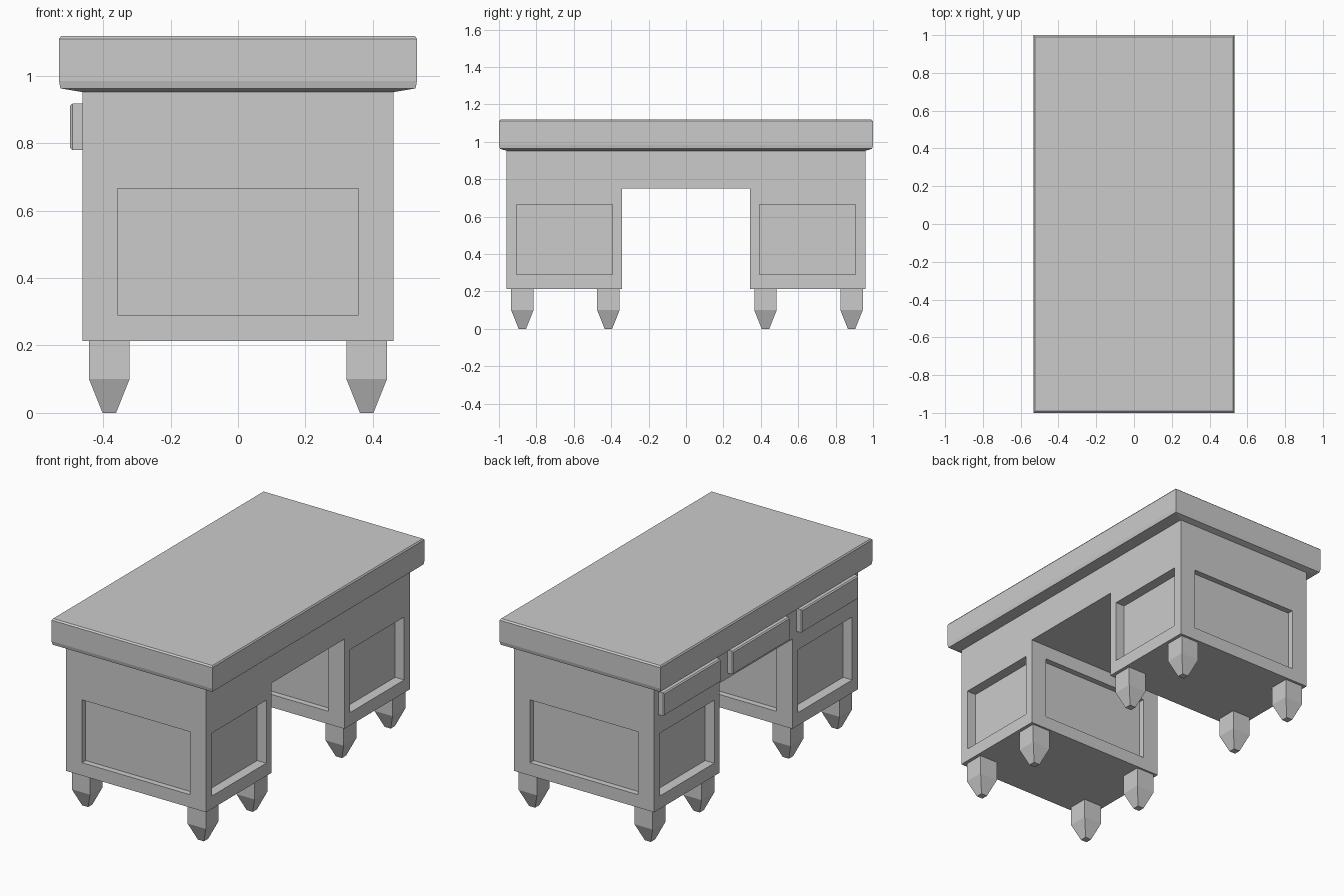
import bpy, bmesh
from math import radians
from mathutils import Matrix, Vector

cube = bpy.data.objects.get("Cube")
if cube:
    bpy.data.objects.remove(cube)

grey = bpy.data.materials.new("plain_grey")
grey.use_nodes = True
colour = (0.6, 0.6, 0.6, 1)
grey.diffuse_color = colour
grey.node_tree.nodes["Principled BSDF"].inputs["Base Color"].default_value = colour


def finish(name, bm):
    bmesh.ops.recalc_face_normals(bm, faces=bm.faces)
    mesh = bpy.data.meshes.new(name)
    bm.to_mesh(mesh)
    bm.free()
    mesh.materials.append(grey)
    obj = bpy.data.objects.new(name, mesh)
    bpy.context.collection.objects.link(obj)
    return obj


def loft(name, rings, matrix):
    """Stack of rectangles (half width, half length, height) skinned into a solid."""
    bm = bmesh.new()
    loops = [[bm.verts.new(matrix @ Vector((sx * w, sy * d, z)))
              for sx, sy in ((-1, -1), (1, -1), (1, 1), (-1, 1))] for w, d, z in rings]
    for low, high in zip(loops, loops[1:]):
        for i in range(4):
            j = (i + 1) % 4
            bm.faces.new((low[i], low[j], high[j], high[i]))
    bm.faces.new(loops[0])
    bm.faces.new(loops[-1])
    return finish(name, bm)


def add_box(bm, centre, size):
    bmesh.ops.create_cube(bm, size=1, matrix=Matrix.Translation(centre) @ Matrix.Diagonal((*size, 1)))


# Main dimensions
HALF_W, HALF_L, KNEE = 0.462, 0.96, 0.343
BASE, KNEE_TOP, BODY_TOP = 0.214, 0.749, 0.952
PANEL_Z, PANEL_H = 0.478, 0.375

# Body: bridge-shaped profile extruded across the width
bm = bmesh.new()
profile = [(-HALF_L, BASE), (-KNEE, BASE), (-KNEE, KNEE_TOP), (KNEE, KNEE_TOP),
           (KNEE, BASE), (HALF_L, BASE), (HALF_L, BODY_TOP), (-HALF_L, BODY_TOP)]
face = bm.faces.new([bm.verts.new((-HALF_W, y, z)) for y, z in profile])
extruded = bmesh.ops.extrude_face_region(bm, geom=[face])["geom"]
bmesh.ops.translate(bm, vec=(2 * HALF_W, 0, 0),
                    verts=[g for g in extruded if isinstance(g, bmesh.types.BMVert)])
body = finish("body", bm)

# Recessed panels on every upright side of both pedestals
bm = bmesh.new()
for end in (-1, 1):
    for side in (-1, 1):
        add_box(bm, (side * HALF_W, end * 0.65, PANEL_Z), (0.12, 0.513, PANEL_H))
    for y in (HALF_L, KNEE):
        add_box(bm, (0, end * y, PANEL_Z), (0.714, 0.07, PANEL_H))
cutter = finish("panel_cutter", bm)
cutter.hide_render = True
cut = body.modifiers.new("panels", "BOOLEAN")
cut.operation = "DIFFERENCE"
cut.solver = "EXACT"
cut.object = cutter
bpy.context.view_layer.objects.active = body
bpy.ops.object.modifier_apply(modifier=cut.name)
bpy.data.objects.remove(cutter)

# Desk top with chamfered rim and sloping underside
loft("desk_top", [(HALF_W, HALF_L, BODY_TOP), (0.527, 0.995, 0.963), (0.531, 1, 0.985),
                  (0.531, 1, 1.11), (0.525, 0.991, 1.118)], Matrix())

# Tapered square legs
for y in (-0.875, -0.415, 0.425, 0.885):
    for x in (-0.382, 0.382):
        loft("leg", [(0.02, 0.02, 0), (0.06, 0.06, 0.1), (0.06, 0.06, BASE)],
             Matrix.Translation((x, y, 0)))

# Three drawer fronts on one long side
turn = Matrix.Rotation(radians(-90), 4, "Y")
for y in (-0.65, 0, 0.65):
    loft("drawer_front", [(0.069, 0.268, -0.005), (0.069, 0.268, 0.029), (0.063, 0.262, 0.036)],
         Matrix.Translation((-HALF_W, y, 0.849)) @ turn)
